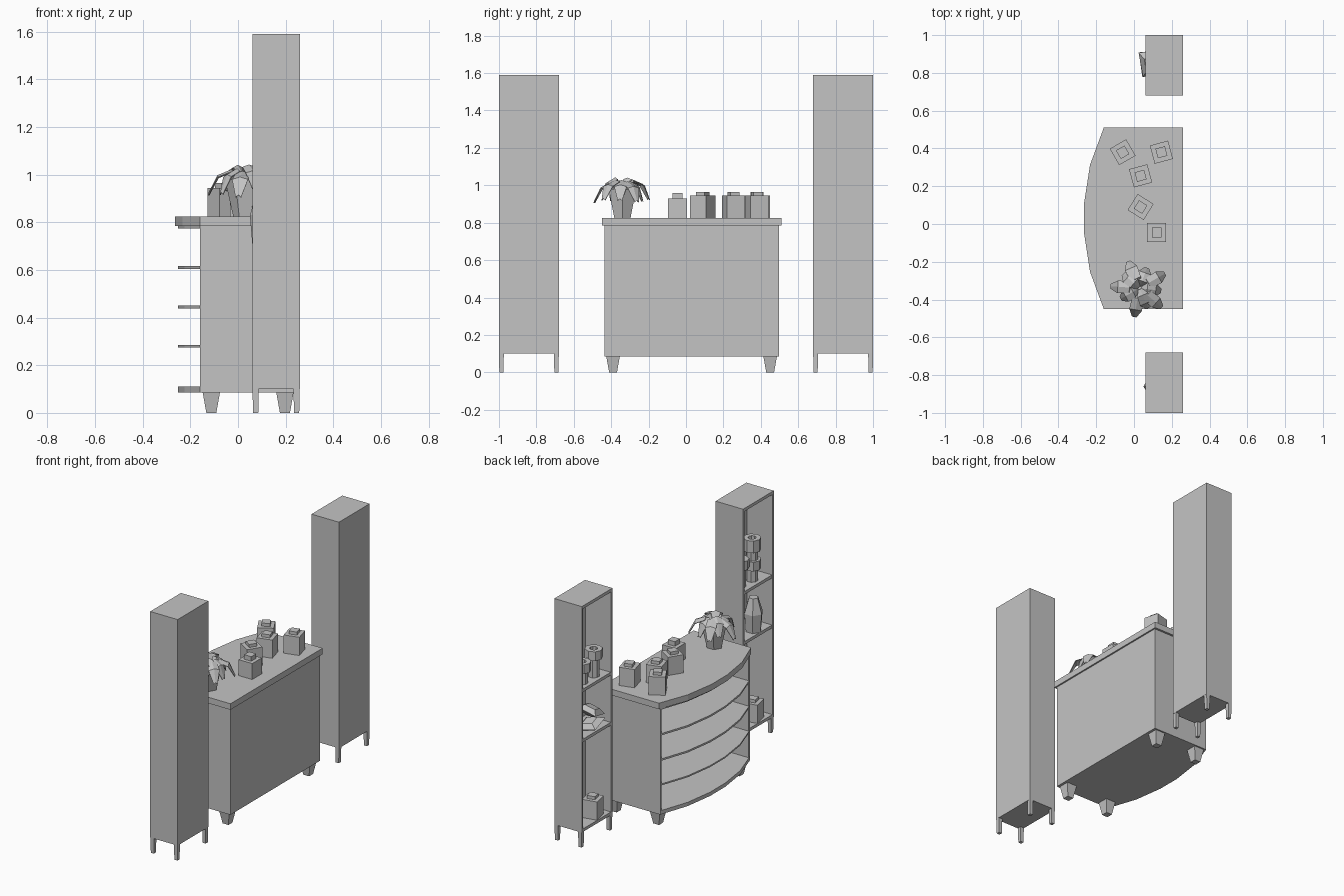
import bpy, bmesh, math, random
from mathutils import Matrix, Vector

random.seed(4)
if "Cube" in bpy.data.objects:
    bpy.data.objects.remove(bpy.data.objects["Cube"])

grey = bpy.data.materials.new("plain grey")
grey.use_nodes = True
GREY = (0.55, 0.55, 0.55, 1)
grey.diffuse_color = GREY
grey.node_tree.nodes["Principled BSDF"].inputs["Base Color"].default_value = GREY


def finish(bm, name):
    bmesh.ops.recalc_face_normals(bm, faces=bm.faces)
    mesh = bpy.data.meshes.new(name)
    bm.to_mesh(mesh)
    bm.free()
    mesh.materials.append(grey)
    obj = bpy.data.objects.new(name, mesh)
    bpy.context.scene.collection.objects.link(obj)
    return obj


def add_box(bm, lo, hi):
    lo, hi = Vector(lo), Vector(hi)
    mat = Matrix.Translation((lo + hi) / 2) @ Matrix.Diagonal((*(hi - lo), 1))
    bmesh.ops.create_cube(bm, size=1, matrix=mat)


def add_frustum(bm, x, y, z0, z1, r0, r1, sides=4, turn=0):
    """Upright tapered prism; for four sides the radii are half widths."""
    k = math.sqrt(2) if sides == 4 else 1
    mat = Matrix.Translation((x, y, (z0 + z1) / 2)) @ Matrix.Rotation(
        math.radians(turn) + math.pi / sides, 4, 'Z')
    bmesh.ops.create_cone(bm, cap_ends=True, segments=sides, radius1=r0 * k,
                          radius2=r1 * k, depth=z1 - z0, matrix=mat)


def add_slab(bm, outline, z0, z1):
    face = bm.faces.new([bm.verts.new((x, y, z0)) for x, y in outline])
    new = bmesh.ops.extrude_face_region(bm, geom=[face])["geom"]
    bmesh.ops.translate(bm, vec=(0, 0, z1 - z0),
                        verts=[v for v in new if isinstance(v, bmesh.types.BMVert)])


# Bow-fronted counter: outline shared by the top and every shelf
MID = 0.03


def bow(half, back, bulge):
    curve = [(-1, 0), (-0.59, 0.7), (-0.17, 1), (0.17, 1), (0.59, 0.7), (1, 0)]
    return [(back, MID - half)] + [(-0.16 - bulge * b, MID + half * t)
                                   for t, b in curve] + [(back, MID + half)]


bm = bmesh.new()
add_slab(bm, bow(0.48, 0.26, 0.104), 0.785, 0.825)
finish(bm, "counter_top")

bm = bmesh.new()
for z0, z1 in [(0.085, 0.11), (0.275, 0.285), (0.438, 0.45), (0.605, 0.617), (0.775, 0.785)]:
    add_slab(bm, bow(0.464, 0.245, 0.092), z0, z1)
finish(bm, "counter_shelves")

bm = bmesh.new()
for s in (-1, 1):
    ys = sorted((MID + s * 0.466, MID + s * 0.452))
    add_box(bm, (-0.16, ys[0], 0.085), (0.25, ys[1], 0.787))
add_box(bm, (0.236, MID - 0.464, 0.085), (0.25, MID + 0.464, 0.787))
finish(bm, "counter_body")

bm = bmesh.new()
for x in (-0.112, 0.197):
    for s in (-1, 1):
        add_frustum(bm, x, MID + s * 0.42, 0, 0.09, 0.021, 0.037)
finish(bm, "counter_legs")


# Square bottles with caps
def bottle(name, x, y, z, turn, body=0.12, cap=0.02):
    bm = bmesh.new()
    add_frustum(bm, x, y, z, z + body, 0.05, 0.05, 4, turn)
    add_frustum(bm, x, y, z + body, z + body + cap, 0.026, 0.026, 4, turn)
    finish(bm, name)


for i, (x, y, turn) in enumerate([(-0.06, 0.38, 30), (0.145, 0.38, 15),
                                  (0.035, 0.255, 15), (0.035, 0.09, -32)]):
    bottle(f"counter_bottle_{i + 1}", x, y, 0.825, turn)
bottle("counter_bottle_5", 0.12, -0.045, 0.825, 0, 0.105, 0.03)

# Potted plant
PX, PY = 0.03, -0.34
bm = bmesh.new()
add_frustum(bm, PX, PY, 0.825, 0.98, 0.05, 0.085, 6)
finish(bm, "plant_pot")

bm = bmesh.new()
for i in range(10):
    reach = 0.155 if i % 2 else 0.115
    lift = random.uniform(-0.015, 0.01)
    spin = Matrix.Rotation(math.tau * i / 10 + random.uniform(-0.15, 0.15), 3, 'Z')
    rows = []
    for r, z, w in [(0.05, 0.975, 0.012), (0.35, 1.025, 0.03), (0.75, 1.0, 0.034), (1, 0.925, 0.012)]:
        if not i % 2:
            z += 0.012
        rows.append([bm.verts.new(spin @ Vector((r * reach, side * w, z + lift - abs(side) * 0.01))
                                  + Vector((PX, PY, 0))) for side in (-1, 0, 1)])
    for a, b in zip(rows, rows[1:]):
        for k in (0, 1):
            bm.faces.new((a[k], b[k], b[k + 1], a[k + 1]))
leaves = finish(bm, "plant_leaves")
leaves.modifiers.new("thickness", 'SOLIDIFY').thickness = 0.004

# Pair of tall open bookcases
for s, side in ((1, "rear"), (-1, "front")):
    def ybox(bm, x0, x1, a, b, z0, z1):
        y0, y1 = sorted((s * a, s * b))
        add_box(bm, (x0, y0, z0), (x1, y1, z1))

    bm = bmesh.new()
    ybox(bm, 0.06, 0.26, 0.68, 0.695, 0.1, 1.59)
    ybox(bm, 0.06, 0.26, 0.985, 1.0, 0.1, 1.59)
    ybox(bm, 0.245, 0.26, 0.695, 0.985, 0.1, 1.59)
    ybox(bm, 0.06, 0.245, 0.695, 0.985, 0.1, 0.12)
    ybox(bm, 0.06, 0.245, 0.695, 0.985, 1.57, 1.59)
    finish(bm, f"{side}_bookcase_frame")

    bm = bmesh.new()
    for z in (0.69, 1.02):
        ybox(bm, 0.062, 0.245, 0.695, 0.985, z, z + 0.02)
    finish(bm, f"{side}_bookcase_shelves")

    bm = bmesh.new()
    for x in (0.074, 0.246):
        for y in (0.693, 0.987):
            add_frustum(bm, x, s * y, 0, 0.1, 0.011, 0.013)
    finish(bm, f"{side}_bookcase_legs")


# Jars: narrow body under a wide ring
def jar(name, x, y, z, body, rim):
    bm = bmesh.new()
    add_frustum(bm, x, y, z, z + body, 0.037, 0.037, 8)
    loops = []
    for r, h in ((0.055, 0), (0.055, rim), (0.025, rim), (0.025, 0)):
        loops.append([bm.verts.new((x + r * math.cos(a * math.tau / 8),
                                    y + r * math.sin(a * math.tau / 8), z + body + h))
                      for a in range(8)])
    for k in range(4):
        p, q = loops[k], loops[(k + 1) % 4]
        for a in range(8):
            b = (a + 1) % 8
            bm.faces.new((p[a], p[b], q[b], q[a]))
    finish(bm, name)


jar("rear_jar_1", 0.12, 0.79, 1.04, 0.12, 0.06)
jar("rear_jar_2", 0.12, 0.91, 1.04, 0.08, 0.06)
jar("front_jar_lower", 0.12, -0.86, 1.04, 0.08, 0.06)
jar("front_jar_upper", 0.12, -0.86, 1.18, 0.06, 0.08)
jar("front_jar_side", 0.13, -0.75, 1.04, 0.12, 0.06)

bottle("rear_bottle", 0.12, 0.80, 0.12, 12)
bottle("front_bottle", 0.12, -0.87, 0.12, 12)

# Tilted cushions on the rear middle shelf
for i, (z, tilt) in enumerate(((0.75, -12), (0.84, 16))):
    bm = bmesh.new()
    for s in (1, -1):
        bmesh.ops.create_cone(bm, cap_ends=False, segments=4, radius1=0.095, radius2=0.05, depth=0.025,
                              matrix=Matrix.Translation((0, 0, s * 0.0125)) @ Matrix.Diagonal((1, 1, s, 1))
                              @ Matrix.Rotation(math.pi / 4, 4, 'Z'))
    bmesh.ops.remove_doubles(bm, verts=bm.verts, dist=0.0005)
    bmesh.ops.holes_fill(bm, edges=bm.edges)
    cushion = finish(bm, f"cushion_{i + 1}")
    cushion.location = (0.10, 0.85, z)
    cushion.rotation_euler = (math.radians(tilt), math.radians(-tilt), 0.1)

# Faceted vase on the front middle shelf
bm = bmesh.new()
add_frustum(bm, 0.11, -0.86, 0.71, 0.83, 0.05, 0.06, 6)
add_frustum(bm, 0.11, -0.86, 0.83, 0.93, 0.06, 0.03, 6)
finish(bm, "vase")
